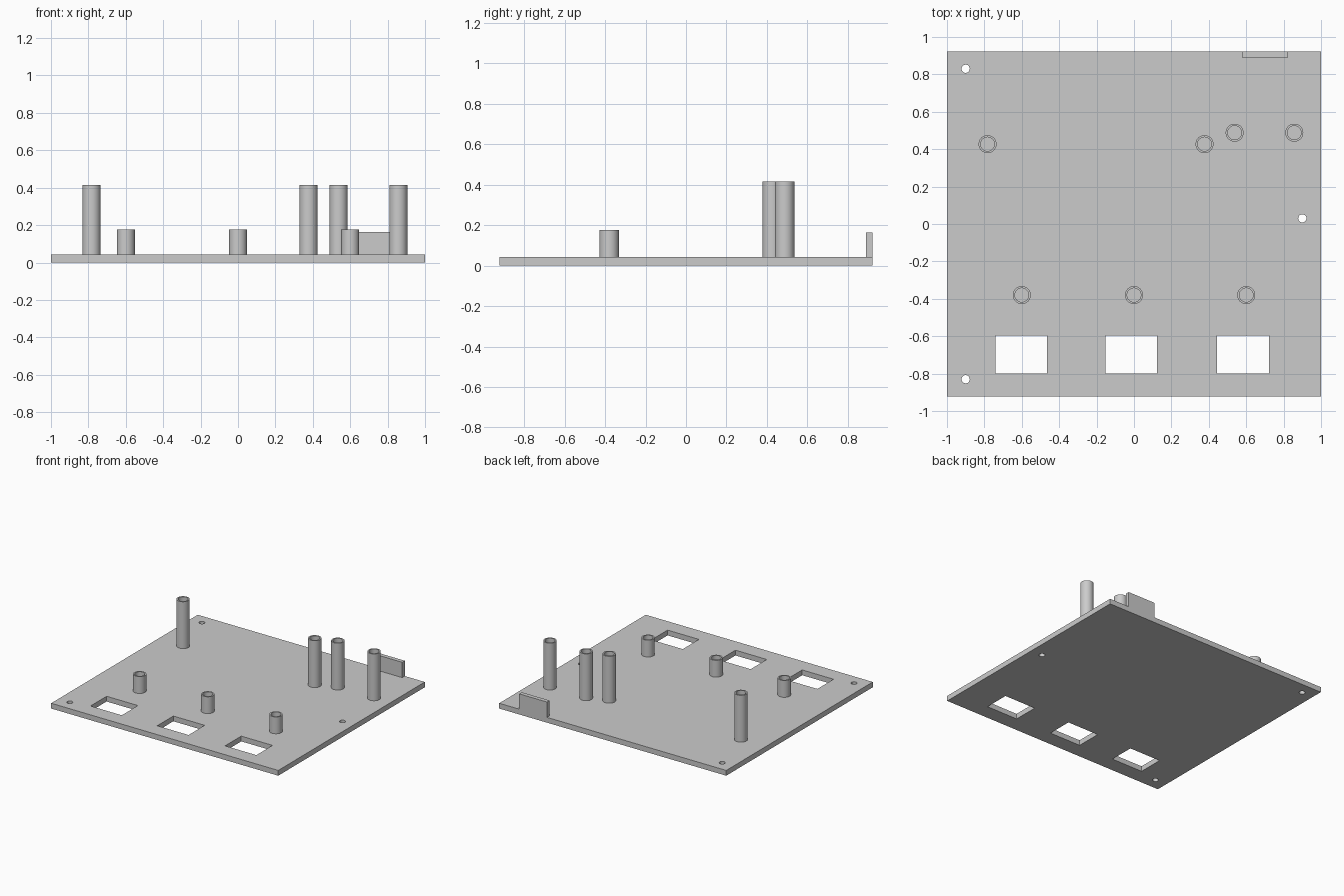
import bpy, bmesh, math
from mathutils import Matrix, Vector

cube = bpy.data.objects.get("Cube")
if cube:
    bpy.data.objects.remove(cube, do_unlink=True)

grey = bpy.data.materials.new("plain_grey")
grey.use_nodes = True
grey.diffuse_color = (0.6, 0.6, 0.6, 1)
grey.node_tree.nodes["Principled BSDF"].inputs["Base Color"].default_value = (0.6, 0.6, 0.6, 1)

THICK = 0.042
HALF_Y = 0.922
SIDES = 48


def finish(bm, name):
    bmesh.ops.recalc_face_normals(bm, faces=bm.faces)
    mesh = bpy.data.meshes.new(name)
    bm.to_mesh(mesh)
    bm.free()
    mesh.materials.append(grey)
    obj = bpy.data.objects.new(name, mesh)
    bpy.context.collection.objects.link(obj)
    return obj


def add_box(bm, low, high):
    low, high = Vector(low), Vector(high)
    matrix = Matrix.Translation((low + high) / 2) @ Matrix.Diagonal((high - low).to_4d())
    bmesh.ops.create_cube(bm, size=1, matrix=matrix)


def smooth(obj):
    bpy.ops.object.select_all(action="DESELECT")
    obj.select_set(True)
    bpy.context.view_layer.objects.active = obj
    bpy.ops.object.shade_smooth_by_angle(angle=math.radians(30))


# Base plate
bm = bmesh.new()
add_box(bm, (-1, -HALF_Y, 0), (1, HALF_Y, THICK))
plate = finish(bm, "base_plate")

# Cutter for the three windows and three screw holes
bm = bmesh.new()
for x in (-0.603, -0.015, 0.583):
    add_box(bm, (x - 0.138, -0.798, -0.1), (x + 0.138, -0.595, 0.2))
for x, y in ((-0.9, 0.83), (-0.9, -0.83), (0.9, 0.03)):
    bmesh.ops.create_cone(bm, cap_ends=True, segments=32, radius1=0.022, radius2=0.022,
                          depth=0.4, matrix=Matrix.Translation((x, y, 0)))
cutter = finish(bm, "plate_cutter")
cutter.hide_render = True

cut = plate.modifiers.new("openings", "BOOLEAN")
cut.operation = "DIFFERENCE"
cut.solver = "EXACT"
cut.object = cutter
bpy.context.view_layer.objects.active = plate
bpy.ops.object.modifier_apply(modifier=cut.name)
bpy.data.objects.remove(cutter, do_unlink=True)
smooth(plate)


# Hollow standoff: a ring profile spun around its axis
def standoff(name, x, y, top):
    bm = bmesh.new()
    outer, inner = 0.048, 0.037
    profile = [(inner, THICK), (outer, THICK), (outer, top), (inner, top)]
    verts = [bm.verts.new((r, 0, z)) for r, z in profile]
    edges = [bm.edges.new((verts[i], verts[(i + 1) % 4])) for i in range(4)]
    bmesh.ops.spin(bm, geom=verts + edges, cent=(0, 0, 0), axis=(0, 0, 1),
                   angle=math.tau, steps=SIDES)
    bmesh.ops.remove_doubles(bm, verts=bm.verts, dist=0.0001)
    obj = finish(bm, name)
    obj.location = (x, y, 0)
    smooth(obj)


tall = {"left_outer": (0.857, 0.488), "left_middle": (0.538, 0.488),
        "left_inner": (0.377, 0.427), "right": (-0.783, 0.427)}
for side, (x, y) in tall.items():
    standoff("tall_standoff_" + side, x, y, 0.415)

for side, x in (("right", -0.6), ("centre", 0), ("left", 0.6)):
    standoff("short_standoff_" + side, x, -0.38, 0.176)

# Upright tab on the back edge
bm = bmesh.new()
add_box(bm, (0.578, HALF_Y - 0.033, THICK), (0.824, HALF_Y, 0.164))
finish(bm, "back_tab")
